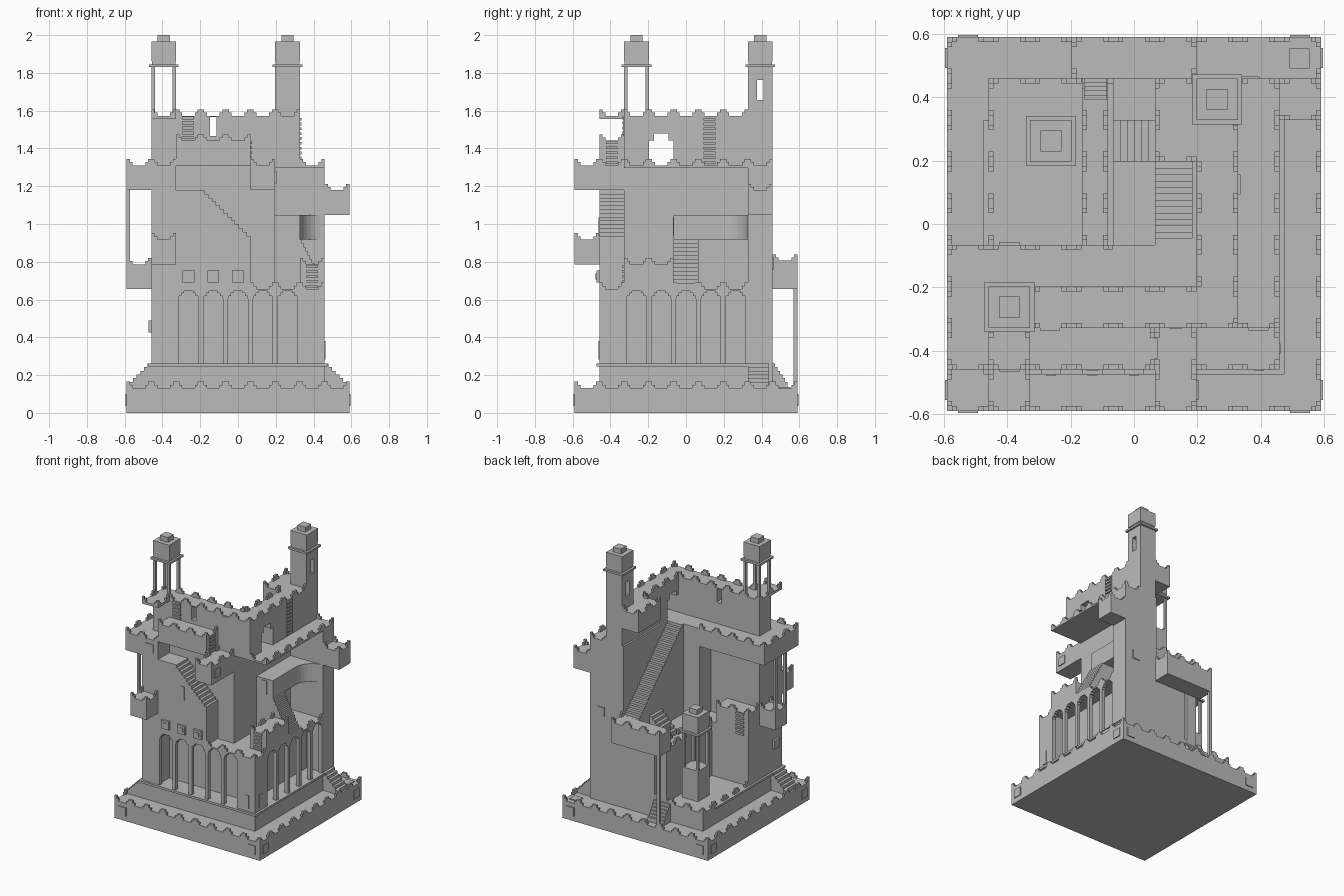
import bpy, bmesh, math

if "Cube" in bpy.data.objects:
    bpy.data.objects.remove(bpy.data.objects["Cube"], do_unlink=True)

U = 0.131          # building module: 9 x 9 bays in plan
EAST, WEST, NORTH, SOUTH = "E", "W", "N", "S"

stone = bpy.data.materials.new("grey stone")
stone.use_nodes = True
stone.diffuse_color = (0.5, 0.5, 0.5, 1)
stone.node_tree.nodes["Principled BSDF"].inputs["Base Color"].default_value = (0.5, 0.5, 0.5, 1)


def finish(name, bm):
    me = bpy.data.meshes.new(name)
    bm.to_mesh(me)
    bm.free()
    me.materials.append(stone)
    ob = bpy.data.objects.new(name, me)
    bpy.context.collection.objects.link(ob)
    return ob


def add(bm, x0, x1, y0, y1, z0, z1):
    """Box in module units, plan origin at the front corner."""
    made = bmesh.ops.create_cube(bm, size=1)["verts"]
    for v in made:
        v.co = (((x0 + x1) / 2 + v.co.x * (x1 - x0) - 4.5) * U,
                ((y0 + y1) / 2 + v.co.y * (y1 - y0) - 4.5) * U,
                ((z0 + z1) / 2 + v.co.z * (z1 - z0)) * U)


def boxes(name, *dims):
    bm = bmesh.new()
    for d in dims:
        add(bm, *d)
    return finish(name, bm)


def merlons(name, x0, x1, y0, y1, z, sides="NSEW", t=0.12):
    """Stepped merlons centred on every module line, halved at the ends."""
    bm = bmesh.new()
    for s in sides:
        a, b = (x0, x1) if s in "NS" else (y0, y1)
        e = {"N": y1 - t, "S": y0, "E": x1 - t, "W": x0}[s]
        for n in range(math.ceil(a), math.floor(b) + 1):
            for half, h0, h1 in ((0.24, 0, 0.13), (0.13, 0.13, 0.26)):
                lo, hi = max(a, n - half), min(b, n + half)
                if s in "NS":
                    add(bm, lo, hi, e, e + t, z + h0, z + h1)
                else:
                    add(bm, e, e + t, lo, hi, z + h0, z + h1)
    return finish(name, bm)


def terrace(name, x0, x1, y0, y1, z0, z1, sides="NSEW"):
    boxes(name, (x0, x1, y0, y1, z0, z1))
    merlons(name + "_merlons", x0, x1, y0, y1, z1, sides)


def stairs(name, axis, start, end, w0, w1, z_start, z_end, z_floor):
    """Solid flight rising from start to end along x or y."""
    bm = bmesh.new()
    n = max(2, round(abs(z_end - z_start) * 6.5))
    for i in range(n):
        a, b = (start + (end - start) * (i + f) / n for f in (0, 1))
        a, b = min(a, b), max(a, b)
        top = z_start + (z_end - z_start) * (i + 1) / n
        span = (a, b, w0, w1) if axis == "x" else (w0, w1, a, b)
        add(bm, *span, z_floor, top)
    finish(name, bm)


def plate(name, axis, face, c, z, w, h, out):
    """Thin panel on a wall; out gives the facing direction and thickness."""
    lo, hi = min(face, face + out), max(face, face + out)
    if axis == "x":
        boxes(name, (lo, hi, c - w / 2, c + w / 2, z, z + h))
    else:
        boxes(name, (c - w / 2, c + w / 2, lo, hi, z, z + h))


def rungs(name, axis, face, c, z0, z1, out):
    n = round((z1 - z0) * 5)
    for i in range(n):
        plate(name, axis, face, c, z0 + (i + 0.3) * (z1 - z0) / n, 0.48, 0.11, out)


def pavilion(name, cx, cy, z):
    """Four posts under a plate, a block and a cap."""
    bm = bmesh.new()
    for sx in (-0.43, 0.43):
        for sy in (-0.43, 0.43):
            add(bm, cx + sx - .07, cx + sx + .07, cy + sy - .07, cy + sy + .07, z, z + 2)
    finish(name + "_posts", bm)
    cap(name, cx, cy, z + 2)


def cap(name, cx, cy, z):
    boxes(name + "_cap", *[(cx - r, cx + r, cy - r, cy + r, z + a, z + b) for r, a, b in
          ((.6, -.03, .08), (.48, .08, .22), (.5, .22, 1), (.25, 1, 1.27))])


# Base and plinth
terrace("base", 0, 9, 0, 9, 0, 1)
boxes("plinth", (1, 8, 1, 8, 1, 1.9), (.88, 8.12, .88, 7, 1.88, 2), (1, 8, 7, 8, 1.88, 2))
for c in (0.5, 8.5):
    for face, out in ((0, -.05), (9, .05)):
        for ax in "xy":
            plate("base_panel", ax, face, c, .28, .48, .48, out)
boxes("base_hatch", (8.25, 8.73, 8.25, 8.73, 1, 1.05))
stairs("east_base_steps", "x", 9 - .1, 8, 7, 7.85, 1.1, 2, 1)
stairs("west_base_steps", "x", .1, 1, 1, 2, 1.1, 2, 1)
stairs("north_base_steps", "y", 8.6, 8, 3, 4, 1.1, 2, 1)

# Arcaded ground floor
boxes("core", (1, 7, 2, 4, 2, 5), (4, 7, 4, 8, 2, 5))
boxes("corner_piers", (1, 2, 1, 2, 2, 5), (7, 8, 1, 2, 2, 5), (7, 8, 7, 8, 2, 5))
boxes("arcade_ceiling", (1, 8, 1, 2, 4.92, 5), (7, 8, 2, 7, 4.92, 5))
bm = bmesh.new()
for i in range(2, 8):
    add(bm, i - .1, i + .1, 1, 1.2, 2, 5)
    add(bm, 7.8, 8, i - .1, i + .1, 2, 5)
for i in range(2, 7):
    for d, z in ((.1, 4.6), (.2, 4.72), (.3, 4.84), (.5, 4.95)):
        for a, b in ((i + d - .1, i + d + .02), (i + .98 - d, i + 1.1 - d)):
            add(bm, a, b, 1, 1.2, z, 5)
            add(bm, 7.8, 8, a, b, z, 5)
finish("arcade", bm)
merlons("arcade_south_merlons", 5, 8, 1, 2, 5, SOUTH)
merlons("arcade_east_merlons", 7, 8, 1, 7, 5, EAST)
plate("pier_slit", "y", 1, 7.5, 2.15, .25, .75, -.03)
plate("pier_slit", "x", 8, 1.5, 2.15, .25, .75, .03)

# South-west body, its flight of steps and balconies
boxes("west_body", (1, 2, 1, 3, 5, 10), (1, 6, 2, 3, 5, 10), (1, 3, 3, 4, 5, 6))
boxes("stair_landing", (2, 3, 1, 2, 5, 9))
stairs("front_stairs", "x", 5, 3, 1, 2, 7, 9, 5)
terrace("front_upper_block", 2, 5, 1, 2, 10, 11, "SE")
rungs("upper_block_rungs", "x", 5, 1.5, 10, 11, .07)
terrace("front_upper_balcony", 5, 6, 0, 2, 9, 10, "SEW")
plate("balcony_panel", "x", 6, .5, 9.28, .48, .48, .05)
plate("body_panel", "y", 1, 1.5, 9.28, .48, .48, -.05)
terrace("front_lower_balcony", 1, 2, 0, 1, 6, 7, "SEW")
terrace("west_lower_balcony", 0, 1, 2, 3, 5, 6, "NSW")
boxes("west_balcony_posts", (0, .14, 2, 2.14, 6, 9), (0, .14, 2.86, 3, 6, 9))
terrace("west_upper_gallery", 0, 1, 1, 4, 9, 10, "NSW")
merlons("corner_merlons", 1, 2, 1, 2, 10, SOUTH)
terrace("rear_gallery", 1, 4, 3, 4, 9, 10, NORTH)
boxes("rear_landing", (4, 6, 3, 4, 5, 10))
merlons("rear_terrace_merlons", 1, 3, 3, 4, 6, "NW")
rungs("rear_rungs", "y", 4, 1.5, 4.7, 6, .07)
plate("rear_door", "y", 3, 3.3, 8, .4, .9, .03)
for c in (2.5, 3.5, 4.5):
    plate("front_window_frame", "y", 1, c, 5.27, .48, .48, -.12)
    plate("front_window_pane", "y", .88, c, 5.39, .24, .24, -.03)
plate("west_window", "x", 1, 1.6, 3.25, .48, .48, -.12)
plate("front_slit", "y", 1, 3.5, 7.15, .28, .75, -.03)

# Upper walls with an arrow slit and an arched passage
boxes("upper_south_wall", (1, 3.36, 2, 3, 10, 12), (3.64, 7, 2, 3, 10, 12),
      (3.36, 3.64, 2, 3, 10, 11.2), (3.36, 3.64, 2, 3, 11.95, 12))
boxes("upper_east_wall", (6, 7, 4, 7, 10, 12), (6, 7, 3, 4, 11.3, 12),
      (6, 7, 3, 3.2, 11, 11.3), (6, 7, 3.8, 4, 11, 11.3))
merlons("upper_south_merlons", 2, 7, 2, 3, 12, SOUTH)
merlons("upper_inner_merlons", 2, 6, 2, 3, 12, NORTH)
merlons("upper_east_merlons", 6, 7, 2, 7, 12, EAST)
merlons("upper_court_merlons", 6, 7, 3, 6, 12, WEST)
plate("upper_slit", "y", 2, 5.5, 11.2, .28, .75, -.03)
rungs("upper_south_rungs", "y", 2, 2.48, 11, 12, -.07)
rungs("upper_east_rungs", "x", 7, 5.45, 10, 11.95, .07)
terrace("pavilion_balcony", 1, 2, 1, 2, 11.87, 12, "SEW")
merlons("pavilion_merlons", 1, 2, 2, 3, 12, "NW")
pavilion("west_pavilion", 1.5, 2.5, 12)
terrace("north_upper_balcony", 5, 6, 6, 8, 11, 12, "NSW")

# East terrace, landing and corner tower
boxes("east_wall", (5.9, 6, 3, 8, 5, 10))
boxes("east_roof", (6, 8, 2, 7, 9.9, 10))
merlons("east_roof_merlons", 6, 8, 2, 8, 10, "E")
merlons("east_roof_south_merlons", 6, 8, 2, 8, 10, "S")
merlons("tower_foot_merlons", 7, 8, 7, 8, 10, NORTH)
boxes("north_east_body", (6, 8, 7, 8, 5, 10))
boxes("corner_tower", (6, 7, 7, 8, 10, 12.65), (6, 7, 7, 7.36, 12.65, 13.45),
      (6, 7, 7.64, 8, 12.65, 13.45), (6, 7, 7, 8, 13.45, 14))
cap("corner_tower", 6.5, 7.5, 14)
plate("tower_window", "y", 8, 7.3, 5.8, .45, .48, .05)
terrace("east_balcony", 8, 9, 7, 8, 8, 9, "NSE")
boxes("east_landing", (6, 7, 4, 7, 7, 8), (6, 7, 4, 5, 5, 7))
bm = bmesh.new()      # concave corner of the landing
N = 8
arc = [(8 - math.cos(a), 6 + math.sin(a) * 1) for a in (math.pi / 2 * i / N for i in range(N + 1))]
ring = [bm.verts.new(((x - 4.5) * U, (y - 4.5) * U, 7 * U)) for x, y in arc + [(7, 7)]]
face = bm.faces.new(ring)
up = bmesh.ops.extrude_face_region(bm, geom=[face])["geom"]
bmesh.ops.translate(bm, vec=(0, 0, U), verts=[v for v in up if isinstance(v, bmesh.types.BMVert)])
bmesh.ops.recalc_face_normals(bm, faces=bm.faces)
finish("landing_curve", bm)
stairs("east_stairs", "x", 8, 7, 4, 5, 5.1, 7, 5)
terrace("east_raised_terrace", 7, 8, 2, 4, 5, 6, "SEW")
rungs("raised_terrace_rungs", "y", 2, 7.5, 5, 6, -.07)
plate("landing_slit", "y", 4, 6.5, 7.15, .28, .75, -.03)

# Courtyard, its pavilion and the long flight
merlons("courtyard_merlons", 1, 4, 4, 8, 2, "NW")
stairs("court_stairs", "y", 8, 4, 5, 5.9, 6, 10, 5)
stairs("side_stairs", "x", 4, 5, 6, 7, 5, 6, 5)
terrace("court_walkway", 3.25, 3.87, 4, 8, 2, 5, "EW")
terrace("north_balcony", 3, 6, 8, 9, 5, 6.15, "NEW")
stairs("walkway_steps", "y", 7.5, 8.2, 3.3, 3.85, 5, 6.15, 5)
boxes("balcony_post", (3, 3.16, 8.84, 9, 1, 5))
boxes("court_pavilion_base", (2, 3, 6, 7, 2, 3.7))
pavilion("court_pavilion", 2.5, 6.5, 3.7)
